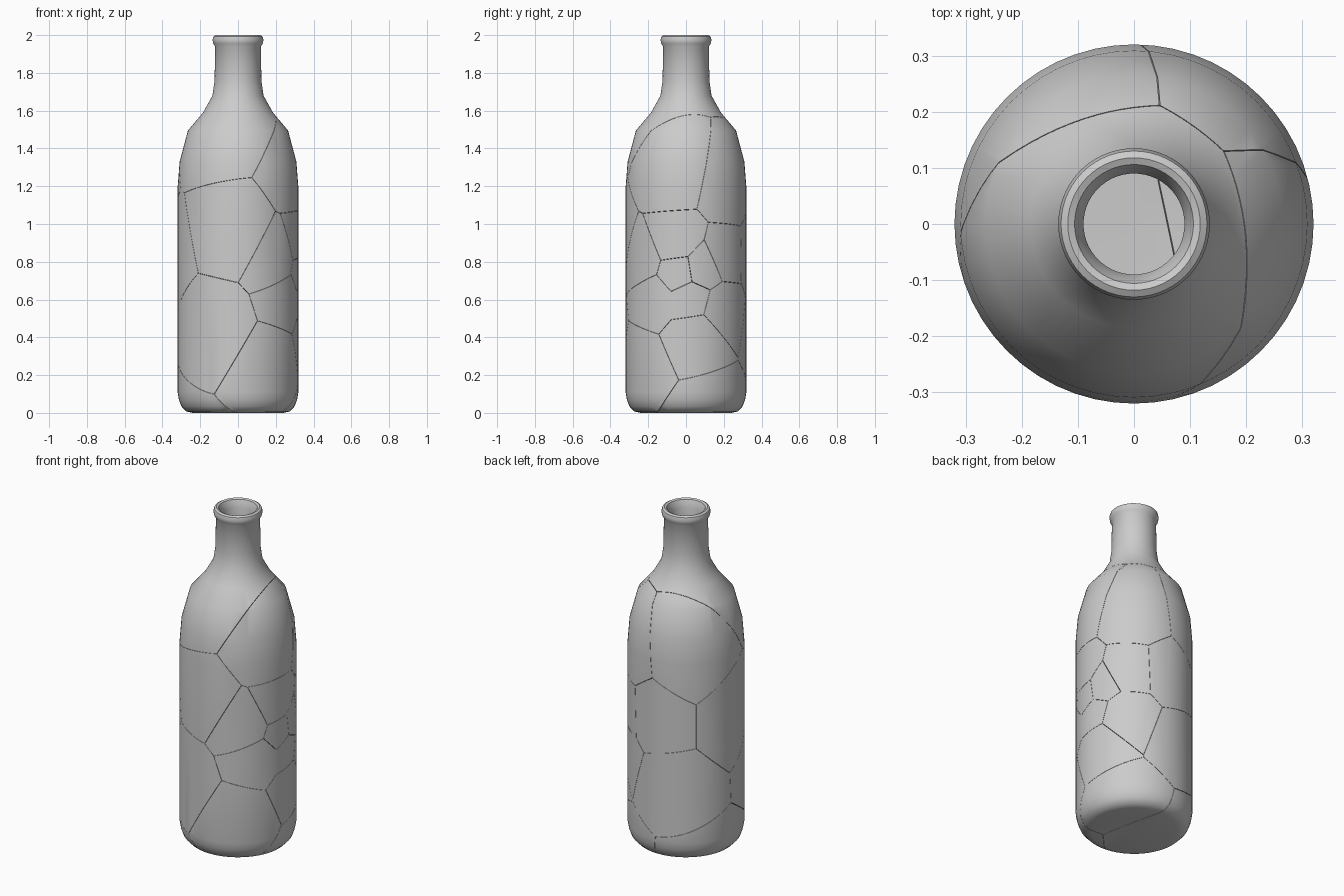
import bpy, bmesh, math
from mathutils import Vector

if "Cube" in bpy.data.objects:
    bpy.data.objects.remove(bpy.data.objects["Cube"])

SEG = 56
GAP = 0.0008

# Bottle profile (radius, height): outside going up, over the lip, inside going down
PROFILE = [(0.0, 0.005), (0.24, 0.0), (0.275, 0.008), (0.30, 0.035), (0.313, 0.07), (0.32, 0.11),
           (0.32, 0.65), (0.32, 1.19), (0.309, 1.33), (0.265, 1.495), (0.185, 1.59),
           (0.135, 1.68), (0.124, 1.76), (0.121, 1.94), (0.131, 1.955), (0.135, 1.975),
           (0.130, 1.993), (0.118, 2.0), (0.106, 1.995), (0.10, 1.98), (0.09, 1.95),
           (0.09, 1.70), (0.15, 1.58), (0.23, 1.48), (0.275, 1.32), (0.287, 1.19),
           (0.287, 0.11), (0.265, 0.05), (0.0, 0.04)]

# One seed per broken piece: the pieces are the Voronoi cells of these points
SEEDS = {
    "neck_and_shoulder": (-0.10, -0.17, 1.47),
    "front_panel": (-0.03, -0.28, 0.95),
    "front_lower_panel": (-0.14, -0.27, 0.47),
    "front_right_wedge": (0.22, -0.23, 0.81),
    "front_right_foot": (0.20, -0.24, 0.27),
    "right_shoulder": (0.29, -0.08, 1.24),
    "right_back_shoulder": (0.21, 0.22, 1.17),
    "right_middle": (0.31, -0.06, 0.90),
    "right_chip_a": (0.32, -0.04, 0.74),
    "right_chip_b": (0.31, 0.085, 0.76),
    "right_chip_c": (0.32, 0.02, 0.61),
    "right_front_chip": (0.27, -0.17, 0.61),
    "right_back_chip": (0.24, 0.21, 0.83),
    "right_back_panel": (0.25, 0.19, 0.56),
    "right_lower_panel": (0.31, 0.05, 0.41),
    "back_left_shoulder": (-0.19, 0.23, 1.21),
    "left_panel": (-0.31, 0.00, 0.84),
    "back_panel": (0.0, 0.31, 0.84),
    "back_lower_panel": (-0.09, 0.30, 0.44),
    "base_left": (-0.12, 0.06, -0.02),
    "base_right": (0.21, 0.13, 0.02),
}


def link(name, bm):
    me = bpy.data.meshes.new(name)
    bm.to_mesh(me)
    bm.free()
    ob = bpy.data.objects.new(name, me)
    bpy.context.collection.objects.link(ob)
    return ob


def lathe(name):
    bm = bmesh.new()
    rings = []
    for r, z in PROFILE:
        n = SEG if r > 0 else 1
        rings.append([bm.verts.new((r * math.cos(2 * math.pi * i / SEG),
                                    r * math.sin(2 * math.pi * i / SEG), z)) for i in range(n)])
    for a, b in zip(rings, rings[1:]):
        for i in range(SEG):
            j = (i + 1) % SEG
            if len(a) == 1:
                bm.faces.new((a[0], b[j], b[i]))
            elif len(b) == 1:
                bm.faces.new((a[i], a[j], b[0]))
            else:
                bm.faces.new((a[i], a[j], b[j], b[i]))
    bmesh.ops.recalc_face_normals(bm, faces=bm.faces)
    return link(name, bm)


def cell(name, seed):
    # Box trimmed by the halfway plane towards every other seed
    bm = bmesh.new()
    bmesh.ops.create_cube(bm, size=4)
    bmesh.ops.translate(bm, verts=bm.verts, vec=(0.013, 0.017, 1))
    p = Vector(seed)
    for other in SEEDS.values():
        q = Vector(other)
        if q == p:
            continue
        n = (q - p).normalized()
        cut = bmesh.ops.bisect_plane(bm, geom=bm.verts[:] + bm.edges[:] + bm.faces[:],
                                     dist=1e-6, plane_co=(p + q) / 2 - n * GAP,
                                     plane_no=n, clear_outer=True)
        edges = [e for e in bm.edges if e.is_boundary]
        if edges:
            bmesh.ops.holes_fill(bm, edges=edges, sides=0)
    bmesh.ops.recalc_face_normals(bm, faces=bm.faces)
    return link(name, bm)


bottle = lathe("whole_bottle_helper")
bottle.hide_render = True

# Cut every shard out of the hollow bottle
shards = []
for name, seed in SEEDS.items():
    cutter = cell(name + "_cutter", seed)
    shard = bpy.data.objects.new(name, bottle.data.copy())
    bpy.context.collection.objects.link(shard)
    mod = shard.modifiers.new("fracture", 'BOOLEAN')
    mod.operation = 'INTERSECT'
    mod.solver = 'EXACT'
    mod.object = cutter
    dg = bpy.context.evaluated_depsgraph_get()
    mesh = bpy.data.meshes.new_from_object(shard.evaluated_get(dg))
    shard.modifiers.clear()
    shard.data = mesh
    bpy.data.objects.remove(cutter)
    shards.append(shard)
bpy.data.objects.remove(bottle)

# Smooth glass with sharp break edges
bpy.ops.object.select_all(action='DESELECT')
for ob in shards:
    ob.select_set(True)
bpy.context.view_layer.objects.active = shards[0]
bpy.ops.object.shade_smooth_by_angle(angle=math.radians(40))
